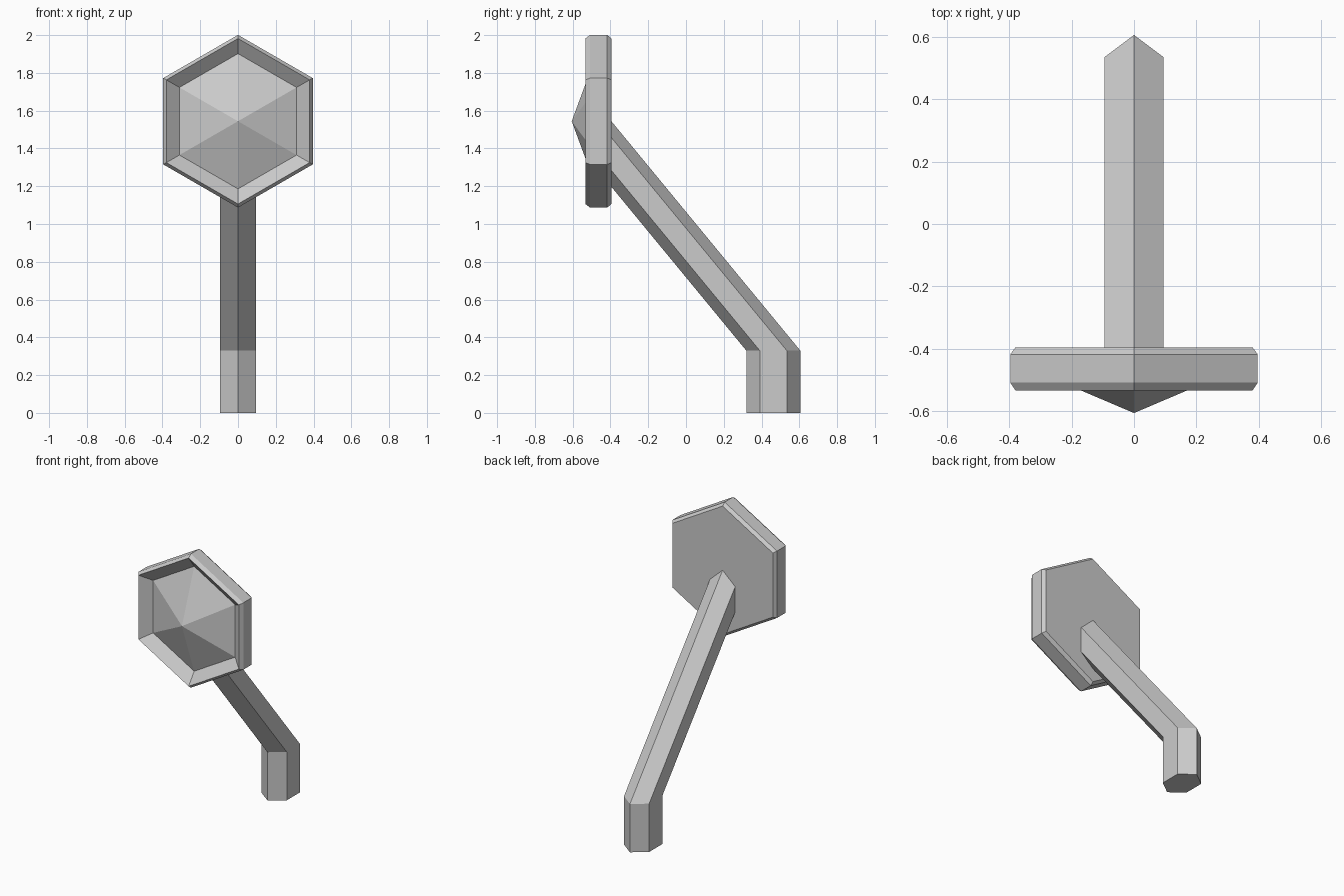
import bpy, bmesh
from math import sin, cos, pi

if "Cube" in bpy.data.objects:
    bpy.data.objects.remove(bpy.data.objects["Cube"])

SIDES = 6


def loft(name, rings, tip=None):
    """Skin a stack of six-sided rings, closing the end with a cap or a point."""
    bm = bmesh.new()
    loops = [[bm.verts.new(p) for p in ring] for ring in rings]
    bm.faces.new(loops[0])
    for a, b in zip(loops, loops[1:]):
        for i in range(SIDES):
            j = (i + 1) % SIDES
            bm.faces.new((a[i], a[j], b[j], b[i]))
    last = loops[-1]
    if tip:
        apex = bm.verts.new(tip)
        for i in range(SIDES):
            bm.faces.new((last[i], last[(i + 1) % SIDES], apex))
    else:
        bm.faces.new(last)
    bmesh.ops.recalc_face_normals(bm, faces=bm.faces)
    mesh = bpy.data.meshes.new(name)
    bm.to_mesh(mesh)
    bm.free()
    obj = bpy.data.objects.new(name, mesh)
    bpy.context.collection.objects.link(obj)
    return obj


angles = [pi / 3 * i for i in range(SIDES)]

# Hexagonal head: chamfered rim, sunken bevel and pyramid front
HEAD_Z = 1.544
BACK_Y = -0.395
profile = [(0.438, BACK_Y), (0.457, -0.417), (0.457, -0.508),
           (0.438, -0.533), (0.358, -0.473)]
head_rings = [[(r * sin(a), y, HEAD_Z + r * cos(a)) for a in angles]
              for r, y in profile]
loft("head", head_rings, tip=(0, -0.605, HEAD_Z))

# Bent hexagonal stem: upright foot, then a slanted arm cut flush at the head
BEND_Z = 0.33
SLOPE = (HEAD_Z - BEND_Z) / (0.605 - BACK_Y)
section = [(0.095 * sin(a) / sin(pi / 3), 0.462 + 0.143 * cos(a)) for a in angles]
foot = [(x, y, 0) for x, y in section]
bend = [(x, y, BEND_Z) for x, y in section]
end = [(x, BACK_Y, BEND_Z + (y - BACK_Y) * SLOPE) for x, y in section]
loft("stem", [foot, bend, end])
